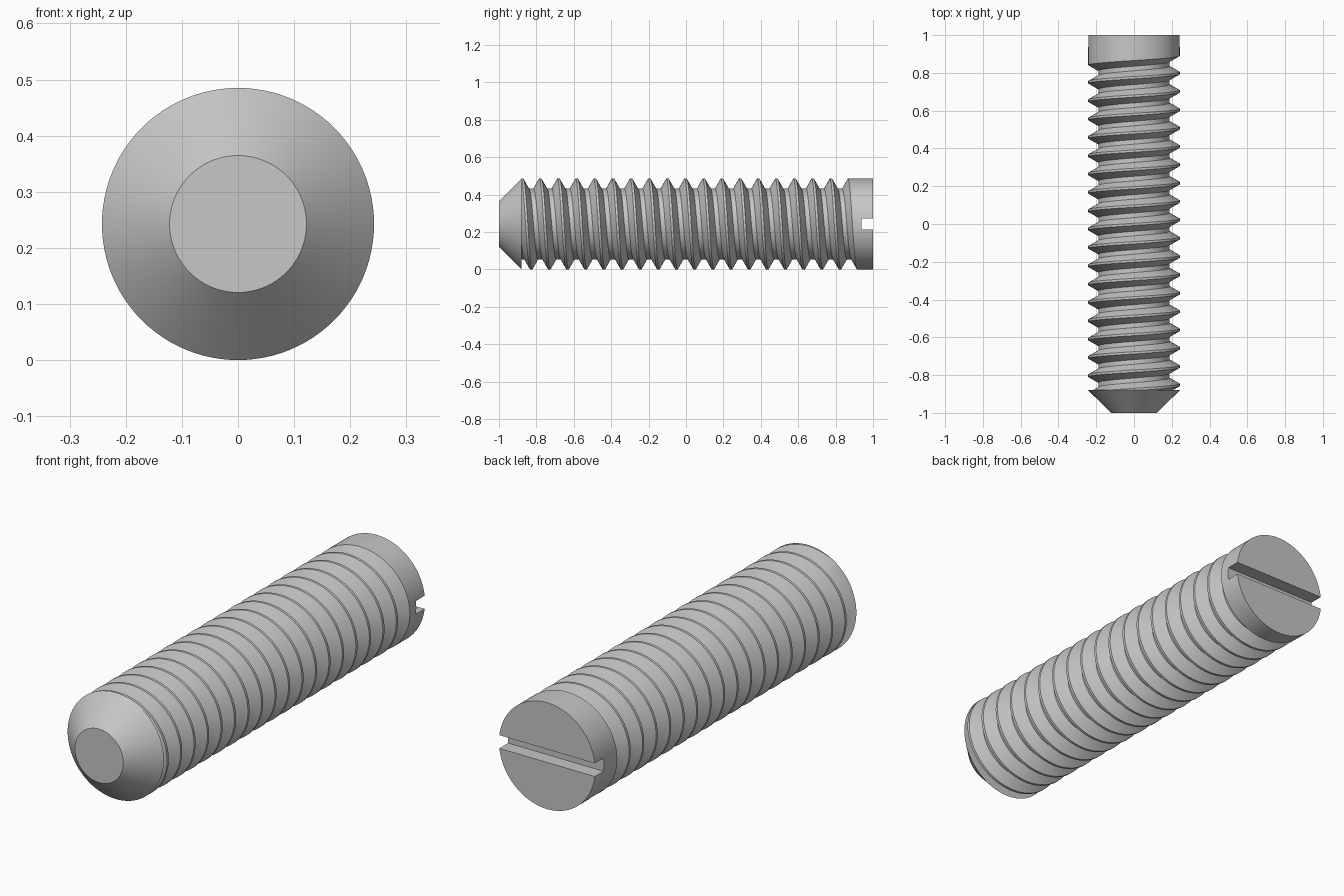
import bpy, bmesh
from math import sin, cos, pi

old = bpy.data.objects.get("Cube")
if old:
    bpy.data.objects.remove(old, do_unlink=True)

R, ROOT, TIP_R = 0.2425, 0.189, 0.122   # crest, root and tip radii
PITCH, PHASE = 0.0971, 0.896            # thread pitch, crest position at angle 0
TIP_Y = -0.88                           # where the conical tip meets the thread
START = -0.75 * pi                      # angle at which the groove runs out
COLS, TURNS = 96, 20

steel = bpy.data.materials.new("grey steel")
steel.use_nodes = True
colour = (0.57, 0.57, 0.57, 1)
steel.diffuse_color = colour
steel.node_tree.nodes["Principled BSDF"].inputs["Base Color"].default_value = colour

# Thread profile over one turn: (offset in pitches, radius)
PROFILE = [(-1/16, R), (-3/8, ROOT), (-5/8, ROOT), (-15/16, R)]


def thread_column(angle):
    """Profile points down the screw at one angle, stopped at the tip."""
    crest = PHASE - PITCH * angle / (2 * pi)
    raw = [(crest + (off - k) * PITCH, r) for k in range(TURNS) for off, r in PROFILE]
    out = []
    for y, r in raw:
        if y < TIP_Y:
            if out[-1][0] > TIP_Y:
                y0, r0 = out[-1]
                r = r0 + (r - r0) * (y0 - TIP_Y) / (y0 - y)
                y = TIP_Y
            else:
                y, r = out[-1]
        out.append((y, r))
    return out


# Screw body: head wall, helical thread and conical tip, column by column
bm = bmesh.new()
cols = []
for i in range(COLS + 1):
    a = START + 2 * pi * i / COLS
    points = [(1, R)] + thread_column(a) + [(TIP_Y, R), (-1, TIP_R)]
    cols.append([bm.verts.new((r * cos(a), y, R + r * sin(a))) for y, r in points])

first = cols[0]
for i in range(COLS):
    c, d = cols[i], cols[i + 1]
    for j in range(len(c) - 1):
        if i == COLS - 1 and j == 0:
            # Head wall beside the groove's end
            bm.faces.new((c[0], c[1], d[1], first[4], first[1], d[0]))
        else:
            bm.faces.new((c[j], c[j + 1], d[j + 1], d[j]))
bm.faces.new(first[1:5])                     # end wall of the groove
bm.faces.new([c[0] for c in cols[:-1]])      # head face
bm.faces.new([c[-1] for c in cols[:-1]])     # tip face
bmesh.ops.remove_doubles(bm, verts=bm.verts, dist=0.00002)
bmesh.ops.recalc_face_normals(bm, faces=bm.faces)
mesh = bpy.data.meshes.new("screw_body")
bm.to_mesh(mesh)
bm.free()
mesh.materials.append(steel)
screw = bpy.data.objects.new("screw_body", mesh)
bpy.context.collection.objects.link(screw)

# Screwdriver slot across the head
bpy.ops.mesh.primitive_cube_add(size=1, location=(0, 0.987, R))
cutter = bpy.context.object
cutter.name = "slot_cutter"
cutter.scale = (0.7, 0.1, 0.06)
cutter.hide_render = True
cutter.data.materials.append(steel)
cut = screw.modifiers.new("slot", 'BOOLEAN')
cut.operation, cut.solver, cut.object = 'DIFFERENCE', 'EXACT', cutter

bpy.ops.object.select_all(action='DESELECT')
screw.select_set(True)
bpy.context.view_layer.objects.active = screw
bpy.ops.object.modifier_apply(modifier=cut.name)
bpy.data.objects.remove(cutter, do_unlink=True)
bpy.ops.object.shade_smooth_by_angle(angle=pi / 6)
